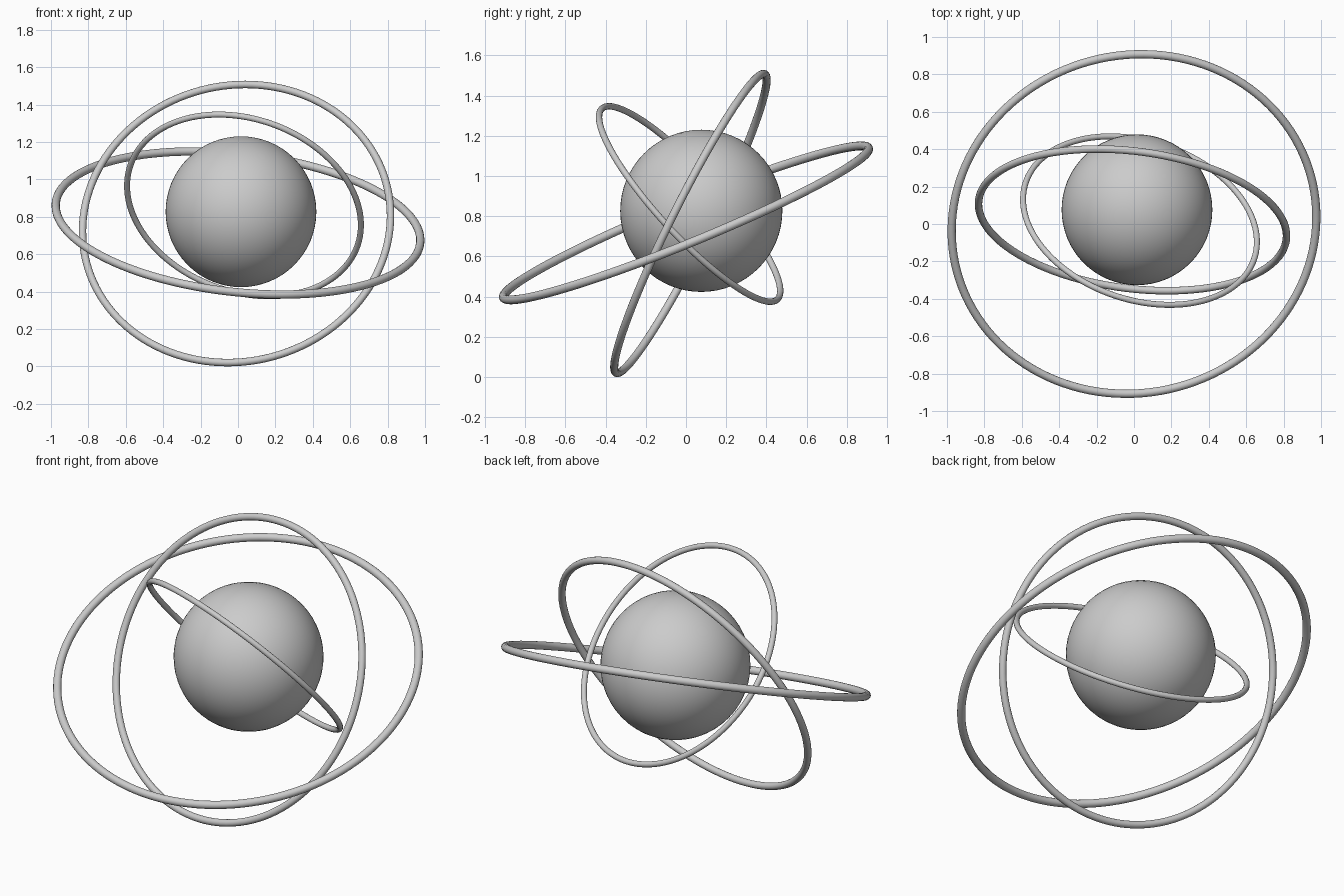
import bpy
from mathutils import Vector

if "Cube" in bpy.data.objects:
    bpy.data.objects.remove(bpy.data.objects["Cube"])


def smooth(obj, name):
    obj.name = name
    for p in obj.data.polygons:
        p.use_smooth = True


def ring(name, center, normal, major, minor):
    # thin round hoop whose axis follows the given normal
    rot = Vector(normal).to_track_quat('Z', 'Y').to_euler()
    bpy.ops.mesh.primitive_torus_add(
        location=center, rotation=rot, major_radius=major, minor_radius=minor,
        major_segments=128, minor_segments=16)
    smooth(bpy.context.object, name)


# central ball
bpy.ops.mesh.primitive_uv_sphere_add(
    segments=64, ring_count=32, radius=0.403, location=(0.016, 0.076, 0.827))
smooth(bpy.context.object, "core_sphere")

# three tilted rings, each with its own size and axis
ring("outer_ring", (0.0, 0.0, 0.767), (0.102, -0.377, 0.921), 0.980, 0.022)
ring("middle_ring", (-0.008, 0.022, 0.764), (-0.115, -0.889, 0.442), 0.829, 0.020)
ring("inner_ring", (0.032, 0.018, 0.861), (0.24, 0.715, 0.657), 0.644, 0.016)
